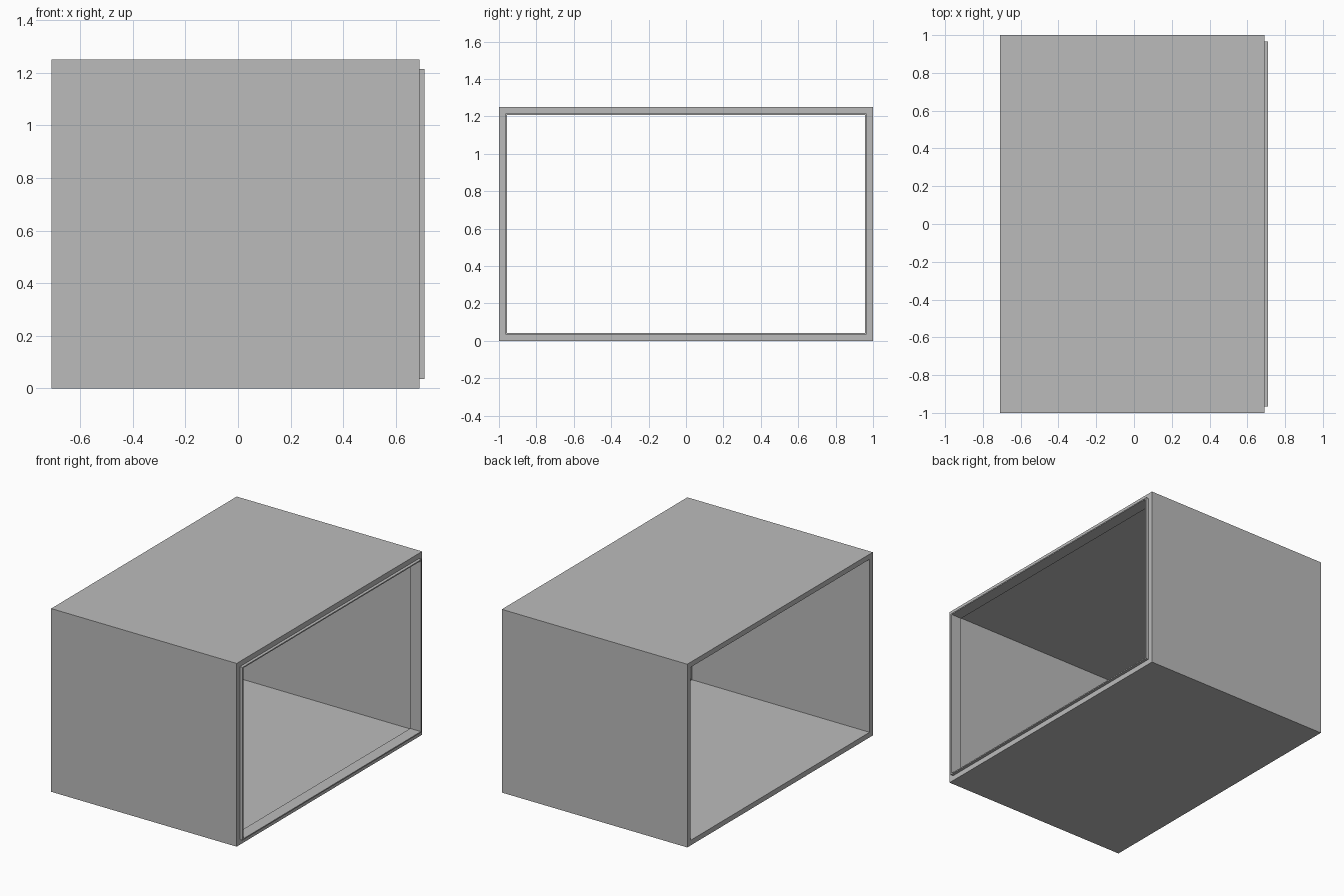
import bpy
import bmesh

# Remove the default cube
cube = bpy.data.objects.get("Cube")
if cube:
    bpy.data.objects.remove(cube, do_unlink=True)

HALF_Y, HEIGHT = 1.0, 1.25
X_BACK, X_RIM, X_LIP = -0.71, 0.69, 0.71
WALL, SLEEVE = 0.035, 0.043

# Single grey finish
grey = bpy.data.materials.new("grey")
grey.use_nodes = True
colour = (0.5, 0.5, 0.5, 1)
grey.diffuse_color = colour
grey.node_tree.nodes["Principled BSDF"].inputs["Base Color"].default_value = colour


def rectangle(inset):
    """Corners of the section, moved in from the outer skin."""
    y, low, high = HALF_Y - inset, inset, HEIGHT - inset
    return [(-y, low), (y, low), (y, high), (-y, high)]


def rectangular_tube(name, x0, x1, outer, inner):
    """Open-ended rectangular tube along x with walls of even thickness."""
    bm = bmesh.new()
    loops = [[bm.verts.new((x, y, z)) for y, z in rectangle(inset)]
             for x, inset in ((x0, outer), (x1, outer), (x1, inner), (x0, inner))]
    for a, b in zip(loops, loops[1:] + loops[:1]):
        for i in range(4):
            j = (i + 1) % 4
            bm.faces.new((a[i], a[j], b[j], b[i]))
    bmesh.ops.recalc_face_normals(bm, faces=bm.faces)
    mesh = bpy.data.meshes.new(name)
    bm.to_mesh(mesh)
    bm.free()
    mesh.materials.append(grey)
    obj = bpy.data.objects.new(name, mesh)
    bpy.context.collection.objects.link(obj)
    return obj


# Outer shell, open at both ends
rectangular_tube("outer_shell", X_BACK, X_RIM, 0, WALL)

# Thin joining sleeve inside the right-hand end, standing proud of the rim
rectangular_tube("joining_sleeve", X_RIM - 0.06, X_LIP, WALL, SLEEVE)
